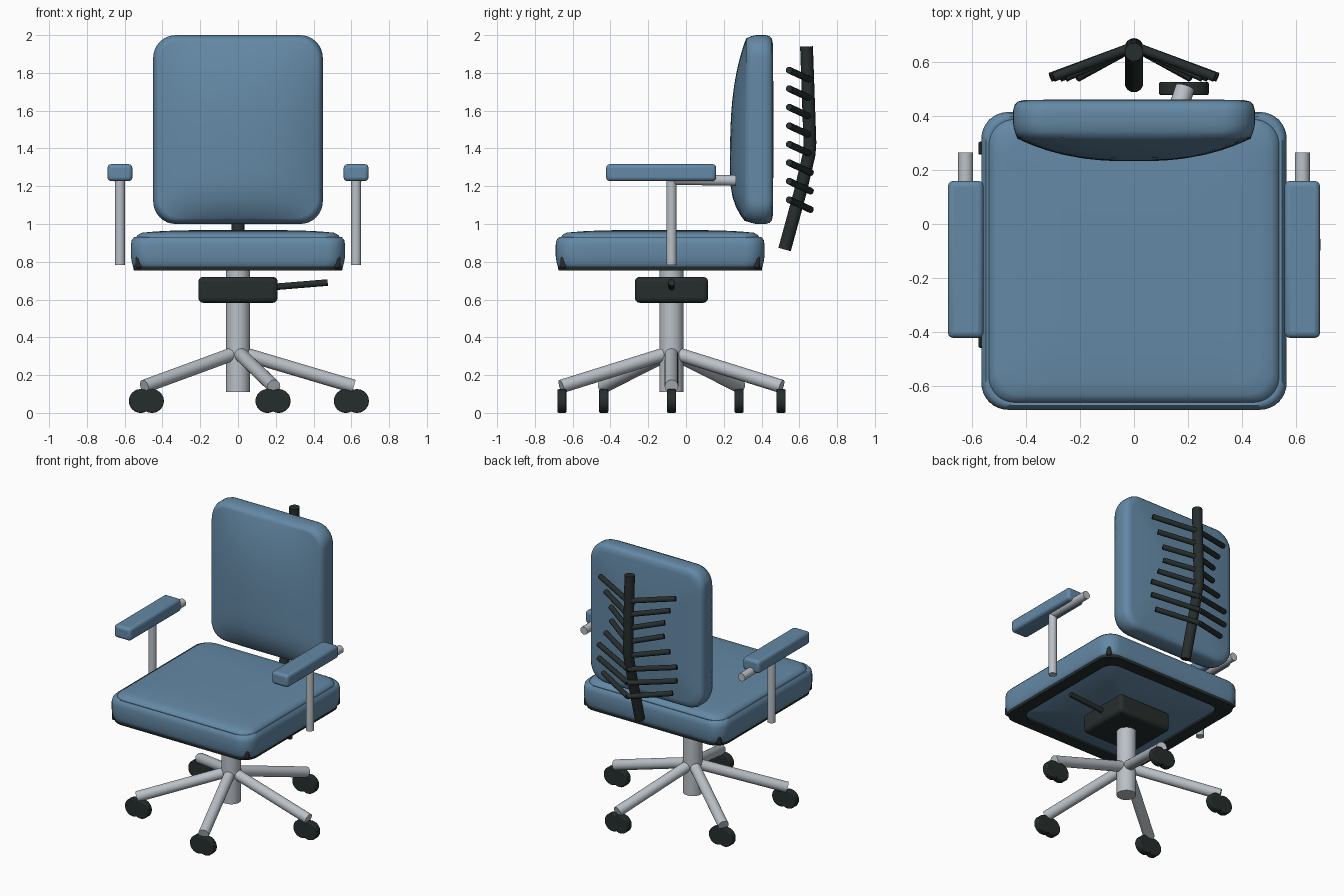
import bpy, bmesh, math
from mathutils import Vector

cube = bpy.data.objects.get("Cube")
if cube:
    bpy.data.objects.remove(cube, do_unlink=True)


def material(name, rgb):
    m = bpy.data.materials.new(name)
    m.use_nodes = True
    m.diffuse_color = (*rgb, 1)
    m.node_tree.nodes["Principled BSDF"].inputs["Base Color"].default_value = (*rgb, 1)
    return m


BLUE = material("blue fabric", (0.127, 0.25, 0.38))
GREY = material("light grey metal", (0.49, 0.53, 0.57))
DARK = material("dark plastic", (0.019, 0.027, 0.026))


def finish(name, bm, mat, angle=40):
    bmesh.ops.recalc_face_normals(bm, faces=bm.faces)
    mesh = bpy.data.meshes.new(name)
    bm.to_mesh(mesh)
    bm.free()
    mesh.materials.append(mat)
    mesh.shade_smooth()
    mesh.set_sharp_from_angle(angle=math.radians(angle))
    obj = bpy.data.objects.new(name, mesh)
    bpy.context.collection.objects.link(obj)
    return obj


def add_bevel(obj, width, segments=3):
    mod = obj.modifiers.new("rounded edges", 'BEVEL')
    mod.width = width
    mod.segments = segments
    mod.limit_method = 'ANGLE'


def box(name, low, high, mat, bevel):
    bm = bmesh.new()
    bmesh.ops.create_cube(bm, size=1)
    low, high = Vector(low), Vector(high)
    for v in bm.verts:
        v.co = (low + high) / 2 + v.co * (high - low)
    add_bevel(finish(name, bm, mat), bevel)


def tube(name, points, radius, mat, sides=24):
    """Round bar along a path in which neighbouring rings share mitred joints."""
    pts = [Vector(p) for p in points]
    rings = []
    for i, p in enumerate(pts):
        way = (pts[min(i + 1, len(pts) - 1)] - pts[max(i - 1, 0)]).normalized()
        side = way.orthogonal().normalized() if i == 0 else (side - way * side.dot(way)).normalized()
        up = way.cross(side)
        rings.append([p + radius * (side * math.cos(a) + up * math.sin(a))
                      for a in (math.tau * k / sides for k in range(sides))])
    return loft(name, rings, mat)


def loft(name, rings, mat, closed=False, angle=40):
    bm = bmesh.new()
    loops = [[bm.verts.new(p) for p in ring] for ring in rings]
    pairs = list(zip(loops, loops[1:]))
    if closed:
        pairs.append((loops[-1], loops[0]))
    else:
        bm.faces.new(loops[0])
        bm.faces.new(loops[-1])
    for a, b in pairs:
        for i in range(len(a)):
            j = (i + 1) % len(a)
            bm.faces.new((a[i], a[j], b[j], b[i]))
    return finish(name, bm, mat, angle)


def rounded_outline(w, h, r, steps=8, edge=10):
    """Rounded rectangle with extra points along the straight edges."""
    corners = []
    for q, (sx, sy) in enumerate(((1, 1), (-1, 1), (-1, -1), (1, -1))):
        for k in range(steps + 1):
            a = math.pi / 2 * (q + k / steps)
            corners.append(Vector((sx * (w - r) + r * math.cos(a), sy * (h - r) + r * math.sin(a))))
    out = []
    for i, p in enumerate(corners):
        out.append(p)
        if i % (steps + 1) == steps:
            n = corners[(i + 1) % len(corners)]
            out += [p.lerp(n, k / edge) for k in range(1, edge)]
    return out


INNER = (0.9, 0.82, 0.72, 0.6, 0.45, 0.3, 0.15, 0.03)

# Seat cushion: rounded slab with a seam and a crowned top
SEAT_Y = -0.137
seat_outline = rounded_outline(0.567, 0.553, 0.1)


def seat_ring(s, z):
    return [(p.x * s, SEAT_Y + p.y * s, z) for p in seat_outline]


seat = [seat_ring(s, z) for s, z in
        ((0.05, 0.768), (0.965, 0.768), (0.98, 0.775), (0.99, 0.795), (1, 0.83), (1, 0.89),
         (0.992, 0.915), (0.97, 0.93), (0.95, 0.927), (0.94, 0.94))]
seat += [seat_ring(s, 0.968 - 0.022 * s ** 4) for s in INNER]
loft("seat_cushion", seat, BLUE, angle=60)

# Seat frame: open rim under the cushion with clips at its corners
loft("seat_frame", [seat_ring(s, z) for s, z in
                    ((0.982, 0.782), (0.973, 0.755), (0.82, 0.755), (0.82, 0.782))], DARK, closed=True)
for sx in (-1, 1):
    for sy in (-1, 1):
        x, y = sx * 0.524, SEAT_Y + sy * 0.51
        box("seat_corner_clip", (x - 0.018, y - 0.018, 0.765), (x + 0.018, y + 0.018, 0.83), DARK, 0.012)

# Backrest: flat behind, bulging forward at the lumbar
back_outline = rounded_outline(0.449, 0.5, 0.12)


def back_ring(s, y=None):
    ring = []
    for p in back_outline:
        x, z = p.x * s, 1.5 + p.y * s
        depth = y
        if y is None:
            u = (z - 1.3) / (0.7 if z > 1.3 else 0.3)
            depth = 0.325 - 0.092 * (1 - abs(u) ** 3) * (1 - abs(x / 0.449) ** 2.5)
        ring.append((x, depth, z))
    return ring


back = [back_ring(s, y) for s, y in
        ((0.05, 0.463), (0.9, 0.461), (0.96, 0.455), (0.988, 0.443), (1, 0.42), (1, 0.37), (0.988, 0.345))]
back += [back_ring(s) for s in (0.965, 0.935) + INNER]
loft("backrest", back, BLUE, angle=60)

# Spine and ribs behind the backrest
tube("spine", [(0, 0.522, 0.865), (0, 0.605, 1.17), (0, 0.652, 1.37), (0, 0.656, 1.43), (0, 0.638, 1.94)],
     0.034, DARK)
for i, reach in enumerate((0.3, 0.255, 0.215, 0.21, 0.255, 0.31, 0.31, 0.275)):
    z = 1.815 - i * 0.098
    for side in (-1, 1):
        tube("rib", [(0, 0.66, z - 0.053), (side * reach, 0.545, z)], 0.018, DARK, 12)

# Armrests
for side in (-1, 1):
    x = side * 0.625
    box("arm_pad", (x - 0.066, -0.423, 1.227), (x + 0.066, 0.16, 1.317), BLUE, 0.02)
    tube("arm_post", [(x, -0.077, 0.782), (x, -0.077, 1.25)], 0.027, GREY)
    tube("arm_bar", [(x, -0.077, 1.236), (x, 0.265, 1.23)], 0.028, GREY)

# Tilt mechanism, lever and column
HUB_Y = -0.077
box("tilt_mechanism", (-0.21, HUB_Y - 0.194, 0.583), (0.21, HUB_Y + 0.194, 0.72), DARK, 0.025)
tube("lever", [(0.18, HUB_Y, 0.666), (0.475, HUB_Y, 0.69)], 0.018, DARK, 12)
tube("column", [(0, HUB_Y, 0.11), (0, HUB_Y, 0.775)], 0.064, GREY, 32)

# Five legs, each on a pair of wheels
for k in range(5):
    a = math.tau * k / 5
    c, s = math.cos(a), math.sin(a)
    tube("leg", [(0, HUB_Y, 0.322), (0.613 * c, HUB_Y + 0.613 * s, 0.14)], 0.036, GREY)
    for offset in (-0.03, 0.03):
        x, y = 0.6 * c + offset, HUB_Y + 0.61 * s
        wheel = tube("caster_wheel", [(x, y - 0.024, 0.063), (x, y + 0.024, 0.063)], 0.063, DARK, 28)
        add_bevel(wheel, 0.006, 2)
